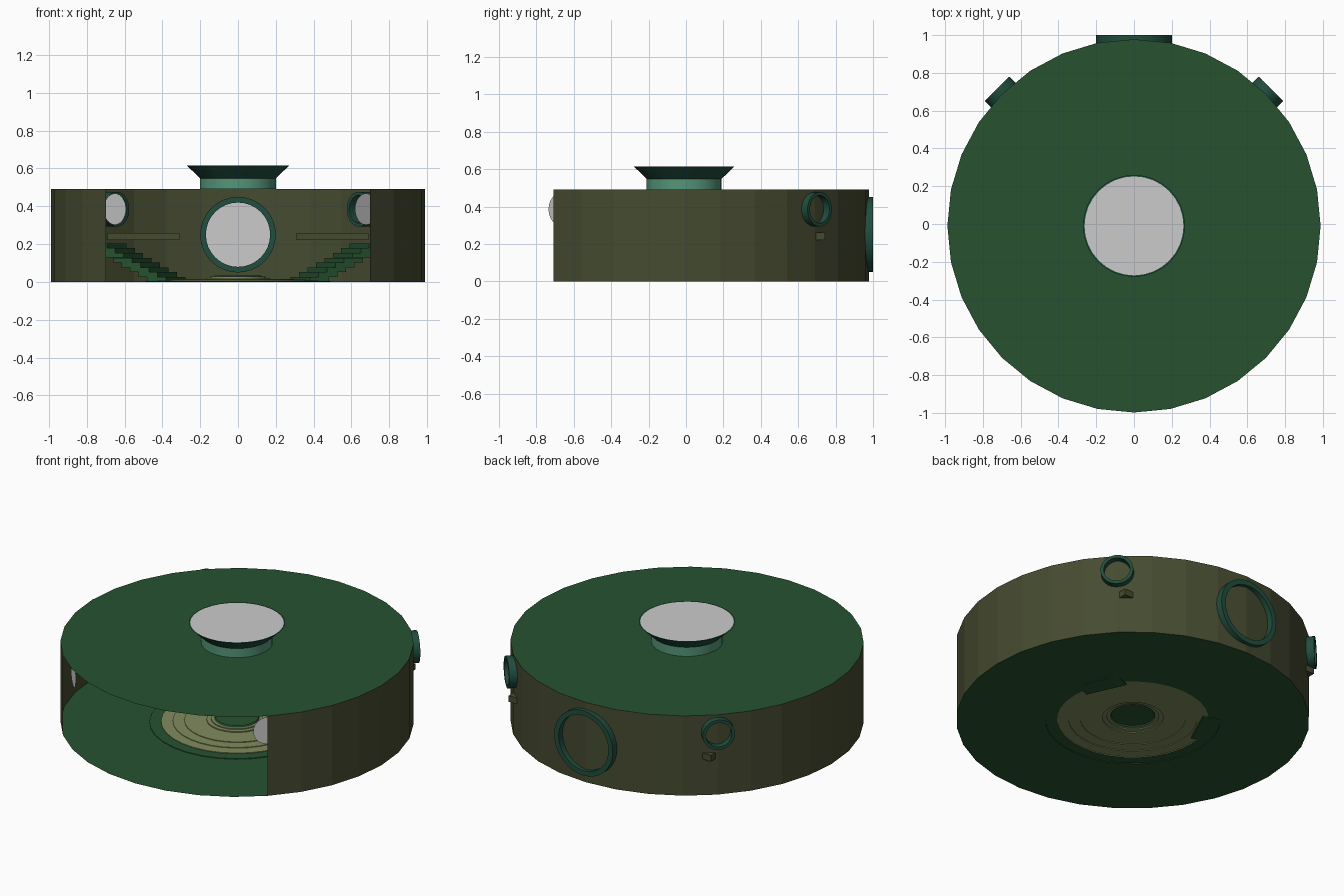
import bpy, bmesh
from math import cos, sin, pi, radians, atan2
from mathutils import Matrix, Vector

if "Cube" in bpy.data.objects:
    bpy.data.objects.remove(bpy.data.objects["Cube"])

CY = -0.01      # room axis offset in y
R = 0.988       # room radius
H = 0.492       # room height


def mat(name, col):
    m = bpy.data.materials.new(name)
    m.diffuse_color = (*col, 1)
    m.use_nodes = True
    m.node_tree.nodes["Principled BSDF"].inputs["Base Color"].default_value = m.diffuse_color
    return m


GREEN = mat("dark_green", (0.02, 0.085, 0.03))
OLIVE = mat("olive", (0.06, 0.07, 0.03))
TEAL = mat("teal", (0.015, 0.075, 0.047))
MINT = mat("mint", (0.09, 0.30, 0.19))
BEIGE = mat("beige", (0.22, 0.26, 0.11))


def finish(name, bm, material, matrix, smooth):
    me = bpy.data.meshes.new(name)
    bm.to_mesh(me)
    bm.free()
    ob = bpy.data.objects.new(name, me)
    bpy.context.collection.objects.link(ob)
    ob.matrix_world = matrix
    if material:
        me.materials.append(material)
    if smooth:
        bpy.context.view_layer.objects.active = ob
        ob.select_set(True)
        bpy.ops.object.shade_smooth_by_angle(angle=radians(30))
        ob.select_set(False)
    return ob


def lathe(name, profile, material, segs=32, start=0, sweep=360,
          matrix=Matrix.Translation((0, CY, 0)), smooth=True):
    """Revolve (radius, height) points about the local z axis."""
    bm = bmesh.new()
    rows = []
    for i in range(segs + 1):
        a = radians(start + sweep * i / segs)
        rows.append([bm.verts.new((r * cos(a), r * sin(a), z)) for r, z in profile])
    for p, q in zip(rows, rows[1:]):
        for k in range(len(profile) - 1):
            bm.faces.new((p[k], q[k], q[k + 1], p[k + 1]))
    bmesh.ops.remove_doubles(bm, verts=bm.verts, dist=1e-5)
    return finish(name, bm, material, matrix, smooth)


def box(name, size, loc, material, turn=0):
    bm = bmesh.new()
    bmesh.ops.create_cube(bm, size=1, matrix=Matrix.Diagonal((*size, 1)))
    m = Matrix.Translation(loc) @ Matrix.Rotation(turn, 4, 'Z')
    return finish(name, bm, material, m, False)


def facing(x, y, z, direction):
    """Local z axis pointed along a horizontal direction."""
    d = Vector((*direction, 0))
    return Matrix.Translation((x, y, z)) @ d.to_track_quat('Z', 'Y').to_matrix().to_4x4()


def ring(name, r_in, r_out, depth, matrix):
    return lathe(name, [(r_in, -depth), (r_out, -depth), (r_out, 0),
                        (r_in, 0), (r_in, -depth)], TEAL, matrix=matrix)


def disc(name, r, matrix):
    return lathe(name, [(r, 0), (0, 0)], None, matrix=matrix, smooth=False)


# Shell: open-fronted wall, roof and floor sheets
lathe("wall", [(R, 0), (R, H)], OLIVE, segs=24, start=-45, sweep=270, smooth=False)
lathe("roof", [(R, H), (0, H)], GREEN, smooth=False)
lathe("floor", [(R, 0), (0.49, 0)], GREEN, smooth=False)

# Stepped dais in the middle of the floor
lathe("dais_rim", [(0.49, 0), (0.49, 0.004), (0.425, 0.004)], GREEN)
lathe("dais_steps", [(0.425, 0.004), (0.425, 0.008), (0.36, 0.008), (0.36, 0.012),
                     (0.295, 0.012), (0.295, 0.016), (0.17, 0.016), (0.17, 0.022),
                     (0.145, 0.022), (0.145, 0.028), (0.125, 0.028)], BEIGE)
lathe("dais_top", [(0.125, 0.028), (0.12, 0.035), (0, 0.035)], GREEN)

# Roof skylight: collar, flared rim and glass
lathe("skylight_collar", [(0.2, H), (0.2, 0.548)], MINT)
lathe("skylight_flare", [(0.2, 0.548), (0.27, 0.615), (0.262, 0.615)], TEAL)
disc("skylight_glass", 0.264, Matrix.Translation((0, CY, 0.614)))

# Large round back window
ring("back_window_frame", 0.17, 0.2, 0.08, facing(0, 1.0, 0.25, (0, 1)))
disc("back_window_glass", 0.172, facing(0, 0.95, 0.25, (0, -1)))

# Small side window frames, and the loose panes by the front wall ends
for side, s, px in (("right", 1, 0.677), ("left", -1, -0.651)):
    ring(side + "_window_frame", 0.074, 0.092, 0.12,
         facing(s * 0.725, 0.715, 0.385, (s, 1)))
    disc(side + "_front_pane", 0.083, facing(px, -0.676, 0.385, (-s, 1)))

    # Balcony slab whose corner pokes through the wall
    box(side + "_balcony", (0.38, 0.38, 0.038), (s * 0.5, 0.553, 0.241), OLIVE)

    # Straight stair climbing outward
    out = Vector((s * 0.91, 0.415))
    for i in range(8):
        p = Vector((s * 0.38, 0.177)) + out * (0.049 * i)
        box(f"{side}_stair_step_{i + 1}", (0.11, 0.25, 0.025),
            (p.x, p.y, 0.0135 + 0.0255 * i), GREEN, atan2(out.y, out.x))
